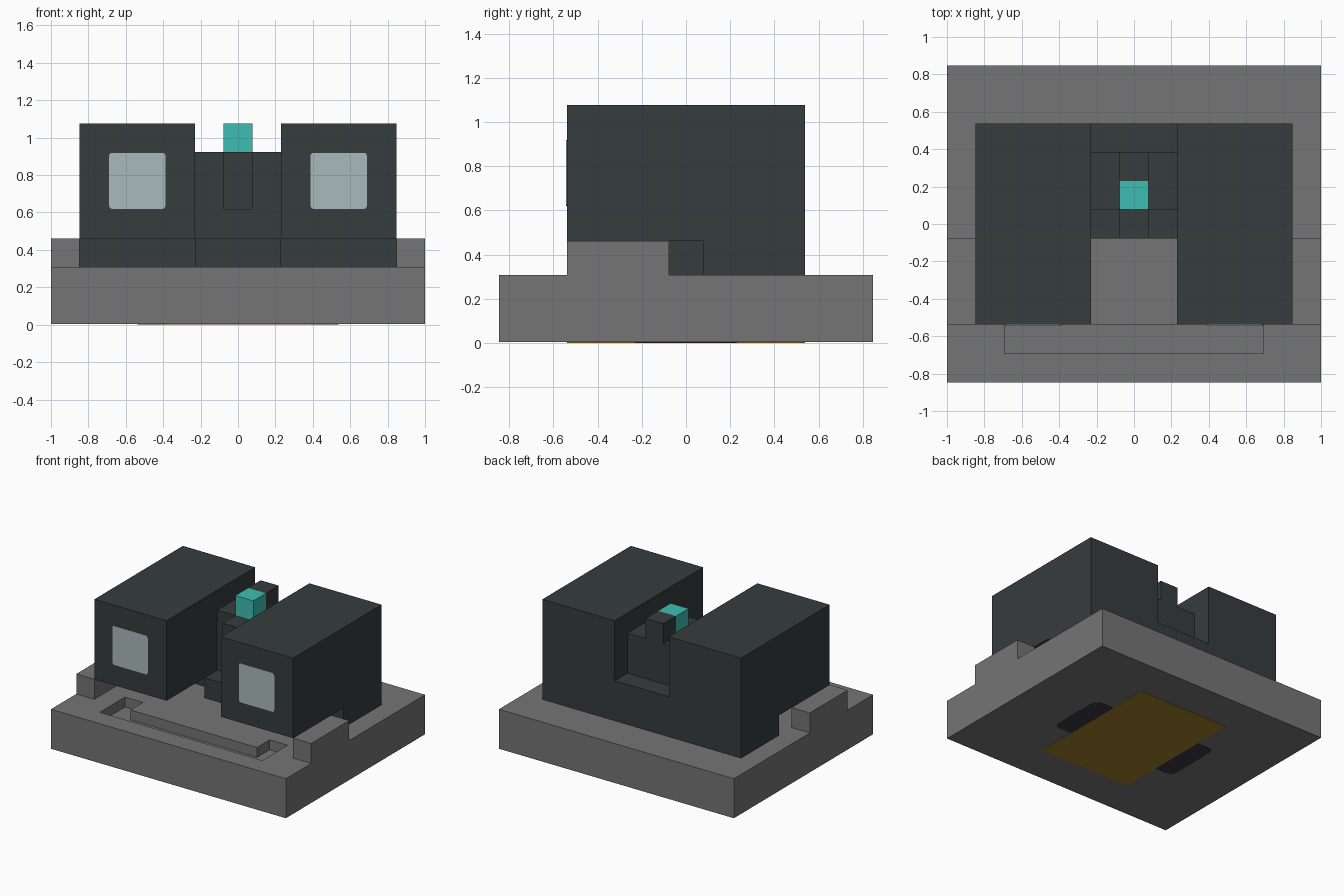
import bpy, bmesh, math

if "Cube" in bpy.data.objects:
    bpy.data.objects.remove(bpy.data.objects["Cube"])

U = 1 / 13  # the model sits on a regular grid of 26 steps across


def material(name, r, g, b):
    lin = [((c / 255 + 0.055) / 1.055) ** 2.4 for c in (r, g, b)]
    m = bpy.data.materials.new(name)
    m.diffuse_color = (*lin, 1)
    m.use_nodes = True
    m.node_tree.nodes["Principled BSDF"].inputs["Base Color"].default_value = m.diffuse_color
    return m


GREY = material("stone grey", 117, 117, 117)
DARK = material("dark slate", 54, 60, 60)
TEAL = material("teal", 62, 190, 178)
GLASS = material("pale glass", 170, 186, 187)
BROWN = material("ochre brown", 160, 127, 44)
INK = material("ink", 57, 57, 70)


def prism(name, mat, axis, lo, hi, pts, mirror=False):
    """Extrude a 2D profile along an axis; sizes in grid steps."""
    def place(p, d):
        a, b = p
        v = {"x": (d, a, b), "y": (a, d, b), "z": (a, b, d)}[axis]
        return [c * U for c in v]
    bm = bmesh.new()
    bottom = [bm.verts.new(place(p, lo)) for p in pts]
    top = [bm.verts.new(place(p, hi)) for p in pts]
    bm.faces.new(bottom)
    bm.faces.new(top)
    n = len(pts)
    for i in range(n):
        j = (i + 1) % n
        bm.faces.new((bottom[i], bottom[j], top[j], top[i]))
    bmesh.ops.recalc_face_normals(bm, faces=bm.faces)
    me = bpy.data.meshes.new(name)
    bm.to_mesh(me)
    bm.free()
    me.materials.append(mat)
    ob = bpy.data.objects.new(name, me)
    bpy.context.collection.objects.link(ob)
    if mirror:
        mod = ob.modifiers.new("mirror", "MIRROR")
        mod.use_mirror_merge = False
    return ob


def rect(x0, x1, y0, y1):
    return [(x0, y0), (x1, y0), (x1, y1), (x0, y1)]


def rounded(x0, x1, y0, y1, r, seg=4):
    pts = []
    for k, (cx, cy) in enumerate(rect(x0 + r, x1 - r, y0 + r, y1 - r)):
        for s in range(seg + 1):
            a = math.pi * (1 + k / 2 + s / seg / 2)
            pts.append((cx + r * math.cos(a), cy + r * math.sin(a)))
    return pts


# base slab with a shallow U-shaped channel cut in its top
base = prism("base", GREY, "z", 0.05, 4, rect(-13, 13, -11, 11))
channel = prism("channel_cutter", GREY, "z", 3, 5,
                [(-9, -9), (9, -9), (9, -5), (7, -5), (7, -7), (-7, -7), (-7, -5), (-9, -5)])
channel.hide_render = True
channel.hide_viewport = True
cut = base.modifiers.new("channel", "BOOLEAN")
cut.operation = "DIFFERENCE"
cut.solver = "EXACT"
cut.object = channel

# raised side rails on the base
prism("side_rails", GREY, "z", 4, 6, rect(11, 13, -7, -1), mirror=True)

# painted plates under the base
prism("underside_slots", INK, "z", 0.025, 0.1, rounded(-7, 7, -3, 3, 0.7))
prism("underside_plate", BROWN, "z", 0, 0.09, rect(-5, 5, -7, 7))

# two big housings, overhanging at the front
prism("housings", DARK, "x", 3, 11,
      [(-7, 6), (1, 6), (1, 4), (7, 4), (7, 14), (-7, 14)], mirror=True)
prism("lenses", GLASS, "y", -7.05, -6.98, rounded(5.05, 8.95, 8.05, 11.95, 0.2), mirror=True)

# stepped bridge joining the housings
prism("bridge", DARK, "x", -3, 3,
      [(-1, 4), (7, 4), (7, 8), (5, 8), (5, 12), (1, 12), (1, 6), (-1, 6)])
prism("front_bump", DARK, "z", 8, 12, rect(-1, 1, -1, 1))

# button with the post behind it
prism("rear_post", DARK, "z", 12, 14, rect(-1, 1, 3, 5))
prism("button", TEAL, "z", 12, 14, rect(-1, 1, 1, 3))
